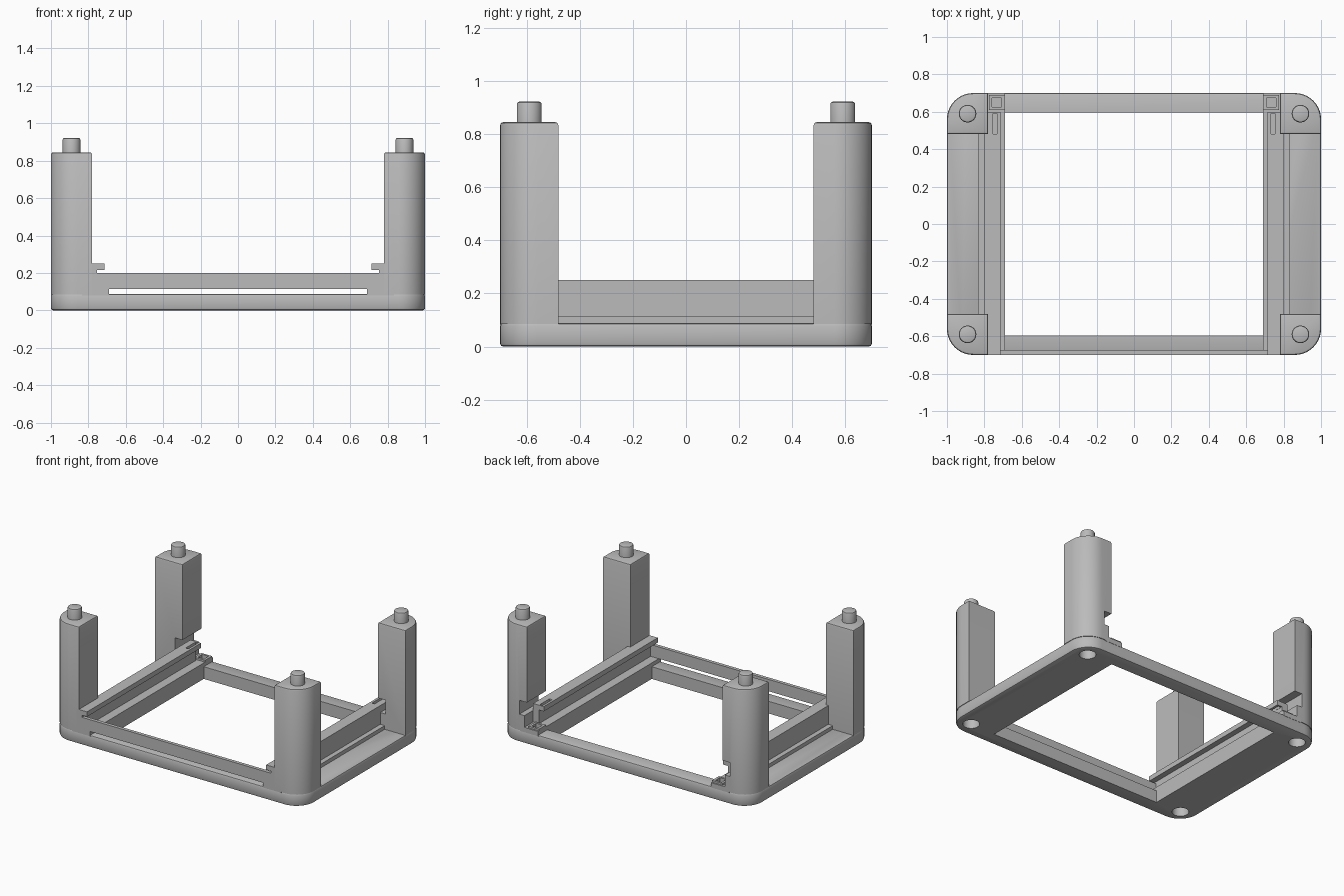
import bpy
import bmesh
from math import sin, cos, pi

old = bpy.data.objects.get("Cube")
if old:
    bpy.data.objects.remove(old, do_unlink=True)

grey = bpy.data.materials.new("plain grey")
grey.use_nodes = True
grey.diffuse_color = (0.5, 0.5, 0.5, 1)
grey.node_tree.nodes["Principled BSDF"].inputs["Base Color"].default_value = (0.5, 0.5, 0.5, 1)


def prism(name, pts, axis, lo, hi, sx=1, sy=1, bevel_at=(), width=0.012):
    """Extrude a profile along an axis, mirror it by sx and sy, round the end rims."""
    bm = bmesh.new()

    def place(a, b, h):
        x, y, z = (a, b, h) if axis == "z" else (a, h, b)
        return bm.verts.new((x * sx, y * sy, z))

    low = [place(a, b, lo) for a, b in pts]
    top = [place(a, b, hi) for a, b in pts]
    bm.faces.new(low)
    bm.faces.new(top)
    n = len(pts)
    for i in range(n):
        j = (i + 1) % n
        bm.faces.new((low[i], low[j], top[j], top[i]))
    bmesh.ops.recalc_face_normals(bm, faces=bm.faces)
    rims = [e for e in bm.edges
            if any(all(abs(v.co.z - z) < 1e-5 for v in e.verts) for z in bevel_at)]
    if rims:
        bmesh.ops.bevel(bm, geom=rims, offset=width, segments=2, profile=0.5,
                        affect="EDGES")
    mesh = bpy.data.meshes.new(name)
    bm.to_mesh(mesh)
    bm.free()
    mesh.materials.append(grey)
    obj = bpy.data.objects.new(name, mesh)
    bpy.context.collection.objects.link(obj)
    return obj


def rect(x0, x1, y0, y1):
    return [(x0, y0), (x1, y0), (x1, y1), (x0, y1)]


def arc(cx, cy, r, start, sweep, steps):
    return [(cx + r * cos(start + sweep * i / steps),
             cy + r * sin(start + sweep * i / steps)) for i in range(steps + 1)]


def circle(cx, cy, r):
    return arc(cx, cy, r, 0, 2 * pi, 32)[:-1]


def activate(obj):
    bpy.ops.object.select_all(action="DESELECT")
    obj.select_set(True)
    bpy.context.view_layer.objects.active = obj


def cut(obj, cutter):
    mod = obj.modifiers.new("cut", "BOOLEAN")
    mod.operation = "DIFFERENCE"
    mod.solver = "EXACT"
    mod.object = cutter
    activate(obj)
    bpy.ops.object.modifier_apply(modifier=mod.name)
    bpy.data.objects.remove(cutter, do_unlink=True)


X, Y, R = 1.0, 0.7, 0.14
BASE, POST = 0.088, 0.845
PX, PY = 0.89, 0.59
parts = []

# Base frame with rounded corners, open middle and sockets underneath
outline = []
for k, (sx, sy) in enumerate([(1, 1), (-1, 1), (-1, -1), (1, -1)]):
    outline += arc(sx * (X - R), sy * (Y - R), R, k * pi / 2, pi / 2, 10)
base = prism("base_frame", outline, "z", 0, BASE, bevel_at=(0, BASE))
cut(base, prism("opening", rect(-0.69, 0.69, -0.595, 0.595), "z", -0.1, 0.2))
for sx in (-1, 1):
    for sy in (-1, 1):
        cut(base, prism("socket", circle(PX, PY, 0.055), "z", -0.1, 0.08, sx, sy))
parts.append(base)

# Corner posts with a rounded outer corner, each topped by a peg
post_profile = [(0.78, 0.48), (X, 0.48)] + arc(X - R, Y - R, R, 0, pi / 2, 10) + [(0.78, Y)]
notch = [(0.77, 0.116), (0.80, 0.116), (0.80, 0.2), (0.84, 0.2), (0.84, 0.3), (0.77, 0.3)]
for sx, side in ((1, "left"), (-1, "right")):
    for sy, end in ((1, "back"), (-1, "front")):
        post = prism(f"{end}_{side}_post", post_profile, "z", BASE - 0.003, POST, sx, sy,
                     bevel_at=(POST,))
        if sy > 0:
            cut(post, prism("notch", notch, "y", 0.4, 0.8, sx))
        peg = prism(f"{end}_{side}_peg", circle(PX, PY, 0.047), "z", POST - 0.02, 0.922,
                    sx, sy, bevel_at=(0.922,), width=0.01)
        parts += [post, peg]

# Side rails: foot ledge, upright web and inward lip with a slot at the back
foot = [(0.69, 0.08), (0.835, 0.08), (0.835, 0.115), (0.69, 0.115)]
web = [(0.755, 0.11), (0.80, 0.11), (0.80, 0.25), (0.715, 0.25), (0.715, 0.215),
       (0.755, 0.215)]
for sx, side in ((1, "left"), (-1, "right")):
    ledge = prism(f"{side}_rail_foot", foot, "y", -Y, Y, sx)
    rail = prism(f"{side}_rail", web, "y", -Y, 0.6, sx)
    cut(rail, prism("slot", rect(0.732, 0.754, 0.48, 0.59), "z", 0.2, 0.3, sx))
    # Raised pad with a square pocket
    pad = prism(f"{side}_pad", rect(0.69, 0.775, 0.61, 0.69), "z", 0.11, 0.128, sx)
    for body in (ledge, pad):
        cut(body, prism("pocket", rect(0.708, 0.758, 0.625, 0.675), "z", 0.095, 0.2, sx))
    parts += [ledge, rail, pad]

# Thin front crossbar, raised above the base
parts.append(prism("front_crossbar", rect(-0.77, 0.77, -Y, -0.675), "z", 0.115, 0.2))

for part in parts:
    activate(part)
    bpy.ops.object.shade_smooth_by_angle(angle=pi / 6)
